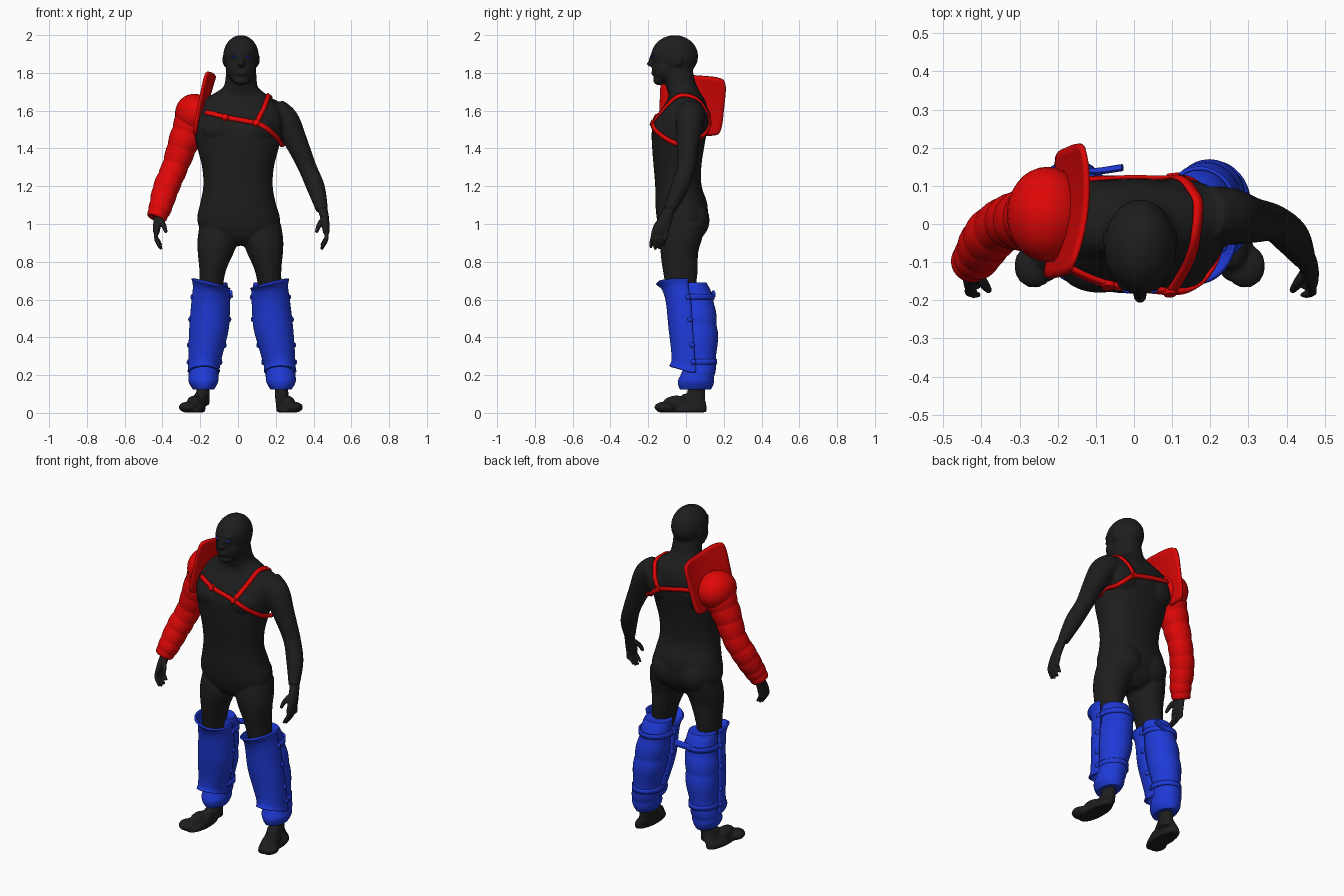
import bpy, bmesh, math
from mathutils import Vector, Matrix, Quaternion
from mathutils.bvhtree import BVHTree

if "Cube" in bpy.data.objects:
    bpy.data.objects.remove(bpy.data.objects["Cube"])

def material(name, rgb):
    m = bpy.data.materials.new(name)
    m.diffuse_color = (*rgb, 1)
    m.use_nodes = True
    m.node_tree.nodes["Principled BSDF"].inputs["Base Color"].default_value = m.diffuse_color
    return m

SKIN = material("dark skin", (0.0125, 0.0125, 0.0125))
RED = material("red armour", (0.75, 0.002, 0.002))
BLUE = material("blue armour", (0.013, 0.042, 0.68))
HEAD = .016      # the head sits slightly off centre

def lean(z):     # the stance drifts sideways towards the feet
    return .0125 + .018*max(0, .7 - z)

def spline(rows, n):
    """Catmull-Rom through rows of numbers."""
    out = []
    for i in range(len(rows) - 1):
        p = [rows[max(0, min(len(rows) - 1, i + k))] for k in (-1, 0, 1, 2)]
        for j in range(n):
            t = j / n
            out.append([0.5 * (2*b + (c-a)*t + (2*a-5*b+4*c-d)*t*t + (3*b-a-3*c+d)*t**3)
                        for a, b, c, d in zip(*p)])
    return out + [list(rows[-1])]

def loft(bm, rows, sides=32, n=6, tilt=False, ripple=None, arc=None, power=1.0):
    """Rings (x, y, z, rx, ry) skinned together; arc leaves the shell open."""
    rows = spline(rows, n)
    rings = []
    for i, (x, y, z, rx, ry) in enumerate(rows):
        rot = Quaternion()
        if tilt:
            d = Vector(rows[max(i-1, 0)][:3]) - Vector(rows[min(i+1, len(rows)-1)][:3])
            rot = Vector((0, 0, 1)).rotation_difference(d.normalized())
        k = ripple(i / (len(rows) - 1)) if ripple else 1
        ring = []
        for j in range(sides):
            a = 2*math.pi*j/sides if not arc else math.radians(arc[0] + (arc[1]-arc[0])*j/(sides-1))
            c, s = math.cos(a), math.sin(a)
            c, s = math.copysign(abs(c)**power, c), math.copysign(abs(s)**power, s)
            ring.append(bm.verts.new(Vector((x, y, z)) + rot @ Vector((rx*k*c, ry*k*s, 0))))
        rings.append(ring)
    for a, b in zip(rings, rings[1:]):
        for j in range(sides - bool(arc)):
            q = (j + 1) % sides
            bm.faces.new((a[j], a[q], b[q], b[j]))
    if not arc:
        bm.faces.new(rings[0])
        bm.faces.new(rings[-1])

def ball(bm, c, r, rot=Matrix(), seg=24):
    bmesh.ops.create_uvsphere(bm, u_segments=seg, v_segments=seg // 2, radius=1,
        matrix=Matrix.Translation(c) @ rot @ Matrix.Diagonal((*r, 1)))

def finish(bm, name, mat, voxel=0, thick=0, smooth=0):
    bmesh.ops.recalc_face_normals(bm, faces=bm.faces)
    me = bpy.data.meshes.new(name)
    bm.to_mesh(me)
    bm.free()
    me.materials.append(mat)
    ob = bpy.data.objects.new(name, me)
    bpy.context.collection.objects.link(ob)
    bpy.context.view_layer.objects.active = ob
    bpy.ops.object.select_all(action='DESELECT')
    ob.select_set(True)
    bpy.ops.object.shade_smooth_by_angle(angle=math.radians(45))
    if thick:
        m = ob.modifiers.new("thickness", 'SOLIDIFY')
        m.thickness, m.offset = thick, 0
    if voxel:
        m = ob.modifiers.new("blend", 'REMESH')
        m.mode, m.voxel_size, m.use_smooth_shade = 'VOXEL', voxel, True
        m = ob.modifiers.new("soften", 'SMOOTH')
        m.factor, m.iterations = 0.5, smooth
    return ob

# arm path, shared by both arms and the sleeve; the armoured arm hangs closer
def arm_rows(s, grow=0):
    rows = [(.19, .025, 1.595, .075), (.25, .02, 1.545, .075), (.31, .01, 1.43, .06),
            (.367, .002, 1.30, .049), (.413, -.035, 1.19, .048), (.446, -.09, 1.07, .031)]
    return [(s*(x - (.032*min(1, i/3) if s < 0 else 0)), y, z, r+grow, r+grow)
            for i, (x, y, z, r) in enumerate(rows)]

# body: torso, head, limbs and feet blended into one skin
bm = bmesh.new()
loft(bm, [(.008, -.02, .885, .05, .06), (.008, -.02, .92, .12, .1), (.006, -.018, .97, .2, .124),
          (.003, -.02, 1.03, .219, .135), (0, -.025, 1.11, .2, .137), (0, -.04, 1.2, .184, .123),
          (0, -.045, 1.3, .19, .126), (0, -.042, 1.4, .215, .137), (0, -.034, 1.5, .235, .146),
          (0, -.016, 1.58, .235, .134), (.003, 0, 1.645, .2, .105), (.008, -.005, 1.685, .145, .088),
          (.013, -.02, 1.72, .096, .083), (HEAD, -.033, 1.76, .083, .08),
          (HEAD, -.045, 1.82, .08, .08)], 40, power=.9)
for c, r in (((-.06, 1.888), (.095, .125, .112)),      # skull
             ((-.105, 1.825), (.08, .075, .083)),      # jaw
             ((-.142, 1.762), (.045, .032, .028)),     # chin
             ((-.163, 1.80), (.036, .022, .016)),      # mouth
             ((-.188, 1.848), (.018, .022, .014)),     # nose tip
             ((-.178, 1.872), (.012, .018, .032)),     # nose bridge
             ((-.158, 1.91), (.062, .025, .013))):     # brow
    ball(bm, (HEAD, *c), r)
for s in (-1, 1):
    ball(bm, (HEAD + s*.088, -.04, 1.87), (.011, .022, .034))  # ear
    ball(bm, (s*.09, -.115, 1.50), (.105, .066, .075))         # chest
    ball(bm, (s*.12, .058, 1.54), (.1, .062, .1))              # shoulder blade
    ball(bm, (s*.19, .02, 1.61), (.095, .065, .045),
         Matrix.Rotation(s*math.radians(32), 4, 'Y'))          # shoulder slope
    ball(bm, (s*.085 + .005, .045, 1.02), (.1, .08, .1))       # buttock
    loft(bm, arm_rows(s), 24, tilt=True)
    X = lambda x, z: s*x + lean(z)
    loft(bm, [(X(x, z), y, z, rx, ry) for x, y, z, rx, ry in (
        (.115, -.01, 1.0, .1, .11), (.119, -.025, .92, .108, .11), (.13, -.035, .85, .096, .1),
        (.147, -.03, .75, .07, .092), (.16, -.02, .62, .06, .075), (.175, .035, .45, .058, .07),
        (.2, .055, .25, .042, .047), (.208, .055, .12, .035, .047), (.212, .05, .04, .037, .05))], 24)
    # foot: instep loft, ball of the foot and arch
    F = lambda x: s*x + .015
    loft(bm, [(F(x), y, z, w, l) for x, y, z, w, l in (
        (.212, .035, .1, .034, .05), (.222, .02, .06, .038, .085),
        (.24, -.015, .03, .053, .125), (.243, -.022, .003, .054, .132))], 24)
    ball(bm, (F(.277), -.11, .03), (.053, .058, .03))
    ball(bm, (F(.246), -.05, .047), (.043, .075, .045))
body = finish(bm, "body", SKIN, .0075, smooth=4)

# eyes
bm = bmesh.new()
for s in (-1, 1):
    ball(bm, (HEAD + s*.034, -.1705, 1.886), (.013, .012, .0065), seg=12)
finish(bm, "eyes", BLUE)

# hands with curled fingers
for s in (-1, 1):
    bm = bmesh.new()
    H = lambda x: s*(x + (-.03 if s < 0 else .005))
    loft(bm, [(H(.44), -.085, 1.085, .028, .032), (H(.452), -.105, 1.04, .024, .036),
              (H(.46), -.13, .98, .02, .045), (H(.462), -.138, .95, .016, .043)], 20)
    for k in range(4):
        y, drop = -.17 + .023*k, (.008, 0, .005, .02)[k]
        loft(bm, [(H(.46), y, .965, .012, .012), (H(.464), y-.008, .925, .011, .011),
                  (H(.452), y-.014, .893+drop, .010, .010), (H(.436), y-.016, .865+drop, .007, .007)],
             10, 4, True)
    loft(bm, [(H(.45), -.12, 1.03, .016, .016), (H(.425), -.155, .995, .014, .014),
              (H(.41), -.175, .955, .009, .009)], 10, 4, True)   # thumb
    finish(bm, ("right" if s < 0 else "left") + "_hand", SKIN, .0045, smooth=2)

# padded sleeve of overlapping rounded bands, down to the wrist
bm = bmesh.new()
bands = lambda t: .97 + .06*abs(math.sin(math.pi*t*8))**.7
loft(bm, arm_rows(-1, .02)[1:-1] + [(-.412, -.085, 1.085, .06, .06), (-.434, -.105, 1.03, .05, .05)],
     32, 16, True, bands)
finish(bm, "padded_sleeve", RED)

# shoulder cap and flared shoulder plate
bm = bmesh.new()
ball(bm, (-.228, .025, 1.58), (.105, .125, .11), Matrix.Rotation(math.radians(-20), 4, 'Y'), 32)
finish(bm, "shoulder_cap", RED)
bm = bmesh.new()
N = 16
grid = []
for i in range(N + 1):
    for j in range(N + 1):
        u, v = 2*i/N - 1, 2*j/N - 1
        a, b = u*math.sqrt(1 - .17*v**6), v*math.sqrt(1 - .17*u**6)   # rounded corners
        y = .032 + a*(.17 + .004*b) + .012*b
        z = 1.63 + b*.156 - .012*a - .02*a*b*(a < 0)
        x = -.172 + .034*b + .1*(y - .03) - .015*(a*a) + .012*max(0, b)*(1 - a*a)
        grid.append(bm.verts.new((x, y, z)))
for i in range(N):
    for j in range(N):
        k = i*(N + 1) + j
        bm.faces.new((grid[k], grid[k+1], grid[k+N+2], grid[k+N+1]))
finish(bm, "shoulder_plate", RED, thick=.013)

# chest harness, laid on the skin and evened out
bpy.context.view_layer.update()
tree = BVHTree.FromObject(body, bpy.context.evaluated_depsgraph_get())
def strap(name, pts, width=.025):
    hits = [tree.find_nearest(Vector(p))[:2] for p in spline(pts, 8)]
    for _ in range(5):
        hits = hits[:1] + [tuple((a + 2*b + c)/4 for a, b, c in zip(*h))
                           for h in zip(hits, hits[1:], hits[2:])] + hits[-1:]
    bm, prev = bmesh.new(), None
    for i, (p, n) in enumerate(hits):
        d = hits[min(i+1, len(hits)-1)][0] - hits[max(i-1, 0)][0]
        side = d.cross(n).normalized() * width/2
        pair = [bm.verts.new(p + n.normalized()*.006 + k*side) for k in (-1, 1)]
        if prev:
            bm.faces.new((prev[0], prev[1], pair[1], pair[0]))
        prev = pair
    finish(bm, name, RED, thick=.01)
strap("chest_strap", [(-.19, -.14, 1.61), (-.05, -.2, 1.58), (.095, -.2, 1.545), (.19, -.14, 1.475),
      (.235, -.04, 1.42), (.22, .06, 1.425), (.17, .12, 1.47), (.1, .15, 1.53),
      (-.02, .15, 1.56), (-.16, .15, 1.6)])
strap("shoulder_strap", [(.095, -.2, 1.545), (.145, -.14, 1.63), (.177, -.05, 1.7), (.182, .03, 1.7),
      (.155, .12, 1.64), (.1, .15, 1.53)])
bm = bmesh.new()   # harness rings and buckle
for p in ((.095, -.2, 1.545), (.1, .16, 1.53), (-.07, -.2, 1.585)):
    q, n = tree.find_nearest(Vector(p))[:2]
    bmesh.ops.create_cone(bm, cap_ends=True, segments=20, radius1=.021, radius2=.016, depth=.012,
        matrix=Matrix.Translation(q + n*.009) @ n.to_track_quat('Z', 'Y').to_matrix().to_4x4())
finish(bm, "harness_rings", RED)

# leg armour: quilted pad, front shell, straps and studs
shell = [(.155, -.02, .705, .098, .134), (.155, -.015, .665, .091, .106), (.16, 0, .58, .096, .1),
         (.17, .01, .45, .099, .097), (.19, .02, .32, .086, .092), (.2, .025, .25, .078, .098),
         (.203, .025, .215, .08, .11)]
pad = [(.15, .035, .69, .082, .075), (.155, .055, .6, .088, .09), (.17, .06, .5, .092, .1),
       (.18, .07, .4, .09, .097), (.198, .073, .25, .077, .084), (.205, .055, .18, .08, .094),
       (.205, .05, .125, .058, .085)]
for s, side in ((-1, "right"), (1, "left")):
    put = lambda rows: [(s*r[0] + lean(r[2]), *r[1:]) for r in rows]
    bm = bmesh.new()
    loft(bm, put(pad), 32, 8, ripple=lambda t: .97 + .06*abs(math.sin(t*math.pi*5)))
    finish(bm, side + "_leg_pad", BLUE)
    bm = bmesh.new()
    loft(bm, put(shell), 28, 6, arc=(-195, 15))
    for v in bm.verts:   # rim rises on the outer side, hem rises at the front
        x, y, z = v.co
        if z > .6:
            v.co.z += (z - .6)/.105 * (.024*(s*(x - .0125) - .155)/.095 - .018)
        elif z < .32:
            v.co.z += (.32 - z)/.105 * .03*max(0, (.02 - y)/.1)
    finish(bm, side + "_leg_shell", BLUE, thick=.012)
    bm = bmesh.new()
    for x, y, z, rx, ry in ((.157, .04, .615, .095, .106), (.193, .06, .27, .083, .1)):
        loft(bm, put([(x, y, z - .014, rx, ry), (x, y, z + .014, rx, ry)]), 32, 2, arc=(-10, 190))
    finish(bm, side + "_leg_straps", BLUE, thick=.01)
    bm = bmesh.new()
    for x, y, z, rx, ry in put(spline(shell, 6))[10:32:6]:
        for k in (-1, 1):
            ball(bm, (x + k*(rx + .004), y + .015, z), (.011, .015, .015), seg=12)
    finish(bm, side + "_leg_studs", BLUE)

# loose strap end behind the right knee
bm = bmesh.new()
loft(bm, [(-.16, .138, .615, .02, .009), (-.1, .138, .62, .02, .009), (-.03, .148, .63, .02, .009)],
     12, 4, True)
finish(bm, "loose_strap", BLUE)
